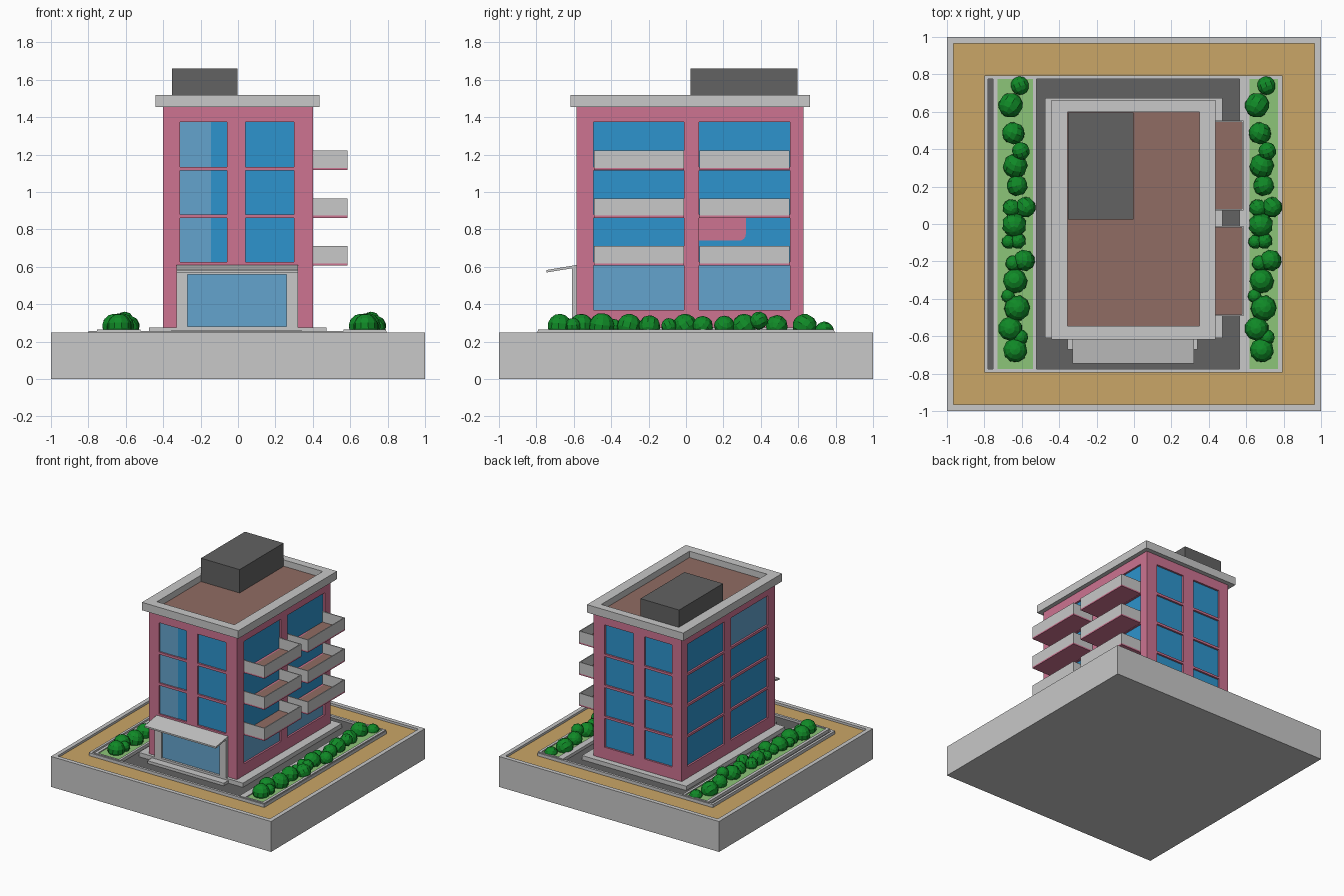
import bpy, bmesh, math
from mathutils import Matrix

if "Cube" in bpy.data.objects:
    bpy.data.objects.remove(bpy.data.objects["Cube"])


def mat(name, hexcol):
    lin = []
    for i in (0, 2, 4):
        c = int(hexcol[i:i + 2], 16) / 255
        lin.append(c / 12.92 if c <= 0.04045 else ((c + 0.055) / 1.055) ** 2.4)
    m = bpy.data.materials.new(name)
    m.diffuse_color = (*lin, 1)
    m.use_nodes = True
    m.node_tree.nodes["Principled BSDF"].inputs["Base Color"].default_value = m.diffuse_color
    return m


GREY = mat("light_concrete", "C8C8C8")
SAND = mat("sand", "CAA667")
DARK = mat("asphalt", "626262")
BROWN = mat("brown_tile", "906C63")
PINK = mat("pink_wall", "CD7391")
BLUE = mat("blue_glass", "2D94CD")
PALE = mat("pale_glass", "64A4CD")
LAWN = mat("lawn_green", "8CC578")
LEAF = mat("leaf_green", "108A27")


def finish(name, bm, *mats):
    bmesh.ops.recalc_face_normals(bm, faces=bm.faces[:])
    me = bpy.data.meshes.new(name)
    bm.to_mesh(me)
    bm.free()
    for m in mats:
        me.materials.append(m)
    ob = bpy.data.objects.new(name, me)
    bpy.context.collection.objects.link(ob)
    return ob


def add_box(bm, x0, x1, y0, y1, z0, z1):
    M = Matrix.Translation(((x0 + x1) / 2, (y0 + y1) / 2, (z0 + z1) / 2))
    bmesh.ops.create_cube(bm, size=1, matrix=M @ Matrix.Diagonal((x1 - x0, y1 - y0, z1 - z0, 1)))


def box(name, m, *dims):
    bm = bmesh.new()
    add_box(bm, *dims)
    return finish(name, bm, m)


def tray(name, rim, floor, outer, inner, z0, z1, zf):
    """Block with a sunken top: rects are (x0, x1, y0, y1)."""
    bm = bmesh.new()
    loops = []
    for (x0, x1, y0, y1), z in ((outer, z0), (outer, z1), (inner, z1), (inner, zf)):
        loops.append([bm.verts.new((x, y, z)) for x, y in ((x0, y0), (x1, y0), (x1, y1), (x0, y1))])
    for a, b in zip(loops, loops[1:]):
        for i in range(4):
            j = (i + 1) % 4
            bm.faces.new((a[i], a[j], b[j], b[i]))
    bm.faces.new(loops[0][::-1])
    bm.faces.new(loops[3]).material_index = 1
    return finish(name, bm, rim, floor)


def prism(name, m, profile, x0, x1):
    """Extrude a (y, z) profile along x."""
    bm = bmesh.new()
    a, b = ([bm.verts.new((x, y, z)) for y, z in profile] for x in (x0, x1))
    bm.faces.new(a)
    bm.faces.new(b)
    for i in range(len(a)):
        j = (i + 1) % len(a)
        bm.faces.new((a[i], a[j], b[j], b[i]))
    return finish(name, bm, m)


# Plot: base, kerbed yard and two planting beds
tray("base", GREY, SAND, (-1, 1, -1, 1), (-.965, .965, -.965, .965), 0, .25, .232)
tray("yard_kerb", GREY, DARK, (-.8, .795, -.795, .795), (-.78, .775, -.775, .775), .225, .257, .24)
tray("left_bed", GREY, LAWN, (-.755, -.52, -.79, .79), (-.73, -.54, -.775, .775), .23, .265, .258)
tray("right_bed", GREY, LAWN, (.565, .792, -.79, .79), (.617, .77, -.775, .775), .23, .265, .258)

# Bushes: x, y, radius, repeated on both sides
BUSHES = [(-.61, .74, .05), (-.66, .635, .066), (-.645, .485, .06), (-.605, .39, .048),
          (-.635, .31, .066), (-.625, .205, .056), (-.655, .085, .048), (-.58, .09, .055),
          (-.64, -.005, .066), (-.67, -.095, .038), (-.62, -.09, .043), (-.645, -.21, .043),
          (-.587, -.195, .058), (-.635, -.305, .066), (-.673, -.385, .038),
          (-.625, -.45, .07), (-.662, -.56, .066), (-.608, -.605, .043), (-.635, -.675, .066)]
for side, dx in (("left", 0), ("right", 1.318)):
    bm = bmesh.new()
    for x, y, r in BUSHES:
        z = {.74: .258, .39: .313}.get(y, .283)
        M = Matrix.Translation((x + dx, y, z)) @ Matrix.Rotation(y * 9, 4, 'Z') @ Matrix.Rotation(x * 4 + y, 4, 'X')
        bmesh.ops.create_uvsphere(bm, u_segments=10, v_segments=7, radius=r, matrix=M)
    finish(side + "_bushes", bm, LEAF)

# Building body with recessed windows
X0, X1, Y0, Y1 = -.40, .40, -.585, .627
D = .02
box("plinth", GREY, -.475, .472, -.61, .675, .235, .275)
walls = box("walls", PINK, X0, X1, Y0, Y1, .26, 1.46)
ROWS = [(.37, .607), (.625, .86), (.88, 1.115), (1.135, 1.375)]
COLS_X = [(-.31, -.06), (.04, .30)]
COLS_Y = [(-.495, -.01), (.07, .555)]
cut = bmesh.new()
panes = {"blue": bmesh.new(), "pale": bmesh.new()}
for r, (z0, z1) in enumerate(ROWS):
    for side in ("front", "back", "left", "right"):
        if side == "front" and r == 0:
            continue
        for c, (a, b) in enumerate(COLS_X if side in ("front", "back") else COLS_Y):
            rect = {"front": lambda i, o: (a, b, Y0 - o, Y0 + i),
                    "back": lambda i, o: (a, b, Y1 - i, Y1 + o),
                    "left": lambda i, o: (X0 - o, X0 + i, a, b),
                    "right": lambda i, o: (X1 - i, X1 + o, a, b)}[side]
            add_box(cut, *rect(D, .03), z0, z1)
            pale = (side == "right" and r == 0) or (side == "left" and r == 3 and c == 0)
            add_box(panes["pale" if pale else "blue"], *rect(D + .003, -D + .005), z0, z1)
    if r > 0:  # pale strip on the left front windows
        add_box(panes["pale"], -.31, -.145, Y0 + .012, Y0 + .018, z0, z1)
cutter = finish("window_cutter", cut, PINK)
cutter.hide_render = True
cutter.hide_viewport = True
mod = walls.modifiers.new("windows", 'BOOLEAN')
mod.object = cutter
mod.operation = 'DIFFERENCE'
mod.solver = 'EXACT'
finish("blue_windows", panes["blue"], BLUE)
finish("pale_windows", panes["pale"], PALE)

# Pink blind with one rounded corner behind a balcony
arc = [(.285 + .035 * math.cos(t * math.pi / 8), .775 - .035 * math.sin(t * math.pi / 8)) for t in range(5)]
prism("window_blind", PINK, [(.07, .74), (.07, .86), (.32, .86)] + arc, .383, .389)

# Balconies on the right side
for r in range(1, 4):
    z = ROWS[r][0] - .018
    for c, (a, b) in enumerate(((-.493, -.012), (.072, .553))):
        n = f"balcony_{r}_{c}"
        tray(n, GREY, BROWN, (.37, .585, a, b), (.372, .577, a + .008, b - .008), z + .012, z + .104, z + .018)
        box(n + "_slab", PINK, .39, .585, a, b, z, z + .012)

# Roof slab with parapet and plant room
tray("roof", GREY, BROWN, (-.44, .435, -.618, .664), (-.355, .35, -.545, .60), 1.455, 1.52, 1.468)
box("roof_plant_room", DARK, -.354, -.003, .025, .595, 1.46, 1.66)

# Entrance: portal frame, glass, step and sloping canopy
for n, d in (("left_post", (-.33, -.27, .27, .60)), ("right_post", (.26, .32, .27, .60)),
             ("lintel", (-.27, .26, .56, .60)), ("sill", (-.27, .26, .265, .28))):
    box("entrance_" + n, GREY, d[0], d[1], -.61, -.58, d[2], d[3])
box("entrance_glass", PALE, -.27, .26, -.592, -.584, .28, .56)
box("entrance_step", GREY, -.355, .34, -.67, -.60, .235, .262)
prism("entrance_canopy", GREY, [(-.745, .57), (-.745, .583), (-.585, .61), (-.585, .596)], -.33, .32)
